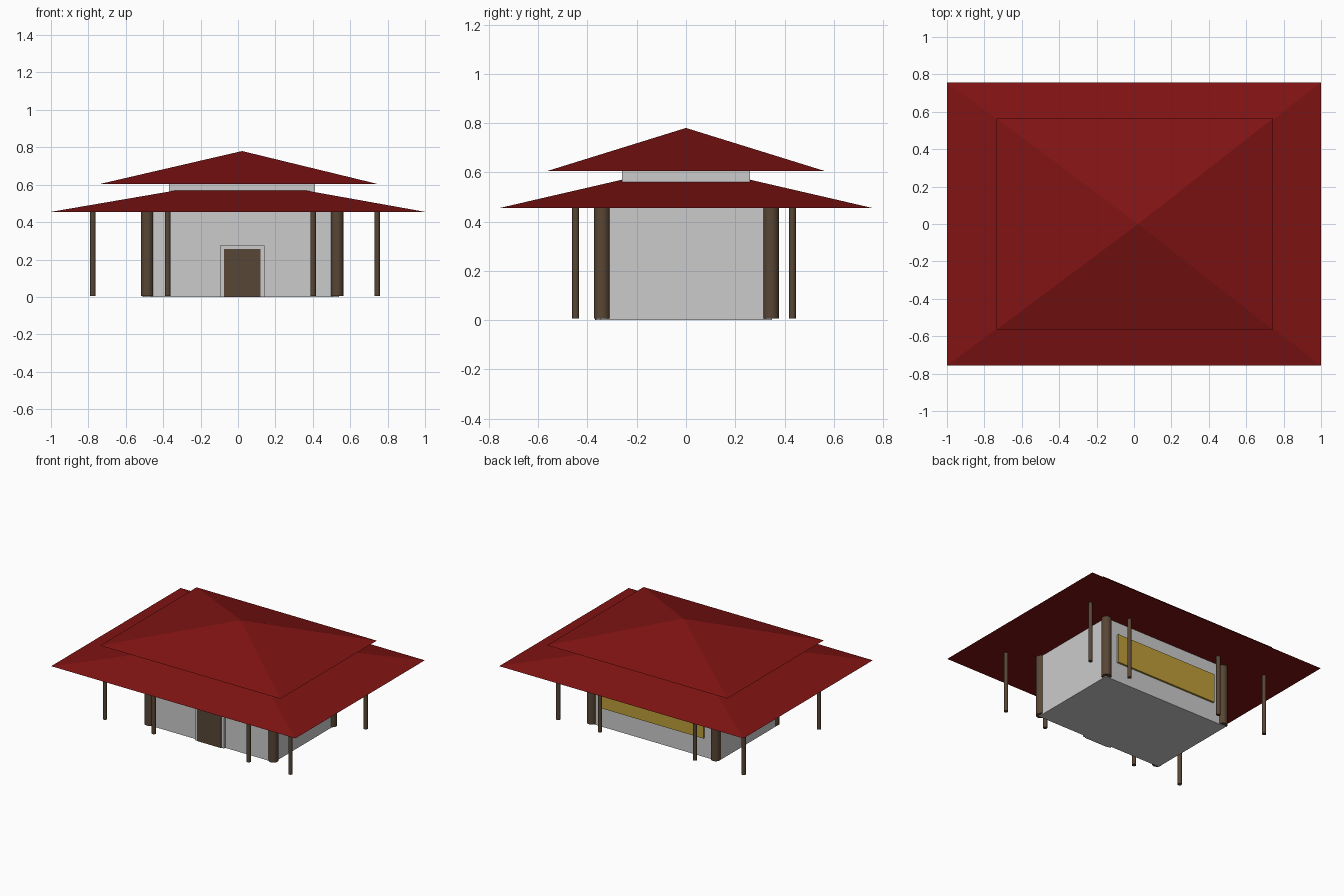
import bpy, bmesh

if "Cube" in bpy.data.objects:
    bpy.data.objects.remove(bpy.data.objects["Cube"])

CX = 0.022     # the walls and roof peaks sit slightly right of centre
EAVE = 0.455   # height of the lower eave


def material(name, rgb):
    m = bpy.data.materials.new(name)
    m.diffuse_color = (*rgb, 1)
    m.use_nodes = True
    m.node_tree.nodes["Principled BSDF"].inputs["Base Color"].default_value = m.diffuse_color
    return m


red = material("red_tile", (0.22, 0.0065, 0.0065))
brown = material("dark_wood", (0.097, 0.061, 0.035))
gold = material("gold", (0.51, 0.34, 0.04))
stone = material("grey_stone", (0.6, 0.6, 0.6))


def finish(ob, name, mat=None):
    ob.name = name
    if mat:
        ob.data.materials.append(mat)
    return ob


def box(name, lo, hi, mat=None):
    bpy.ops.mesh.primitive_cube_add(size=1, location=[(a + b) / 2 for a, b in zip(lo, hi)])
    ob = bpy.context.object
    ob.scale = [b - a for a, b in zip(lo, hi)]
    return finish(ob, name, mat)


def post(name, x, y, r, z0=0.006):
    bpy.ops.mesh.primitive_cylinder_add(vertices=32, radius=r, depth=EAVE - z0,
                                        location=(x, y, (EAVE + z0) / 2))
    bpy.ops.object.shade_smooth_by_angle()
    return finish(bpy.context.object, name, brown)


def pyramid_roof(name, x0, hx, hy, z, height):
    bm = bmesh.new()
    base = [bm.verts.new((x0 + sx * hx, sy * hy, z)) for sx, sy in ((-1, -1), (1, -1), (1, 1), (-1, 1))]
    peak = bm.verts.new((CX, 0, z + height))
    bm.faces.new(base[::-1])
    for i in range(4):
        bm.faces.new((base[i], base[(i + 1) % 4], peak))
    me = bpy.data.meshes.new(name)
    bm.to_mesh(me)
    bm.free()
    ob = bpy.data.objects.new(name, me)
    bpy.context.collection.objects.link(ob)
    return finish(ob, name, red)


# Walls of both storeys
box("lower_walls", (-0.51, -0.35, 0), (0.54, 0.35, EAVE))
box("upper_walls", (CX - 0.39, -0.26, EAVE), (CX + 0.39, 0.26, 0.61))

# Two stacked pyramid roofs
pyramid_roof("lower_roof", 0, 1.0, 0.757, EAVE, 0.175)
pyramid_roof("upper_roof", 0.004, 0.738, 0.564, 0.605, 0.175)

# Front door with its surround
box("door_frame", (CX - 0.119, -0.365, 0), (CX + 0.119, -0.34, 0.275), stone)
box("door", (CX - 0.098, -0.37, 0), (CX + 0.098, -0.34, 0.255), brown)

# Wide panel on the back wall
box("back_panel", (CX - 0.42, 0.34, 0.143), (CX + 0.42, 0.364, 0.358), gold)

# Thick corner columns
for sx in (-1, 1):
    for sy in (-1, 1):
        post("corner_column", CX + sx * 0.508, 0.002 + sy * 0.343, 0.033)

# Thin porch posts along the front and back eaves
for x in (-0.776, -0.376, 0.402, 0.744):
    for y in (-0.448, 0.432):
        post("porch_post", x, y, 0.0145)
